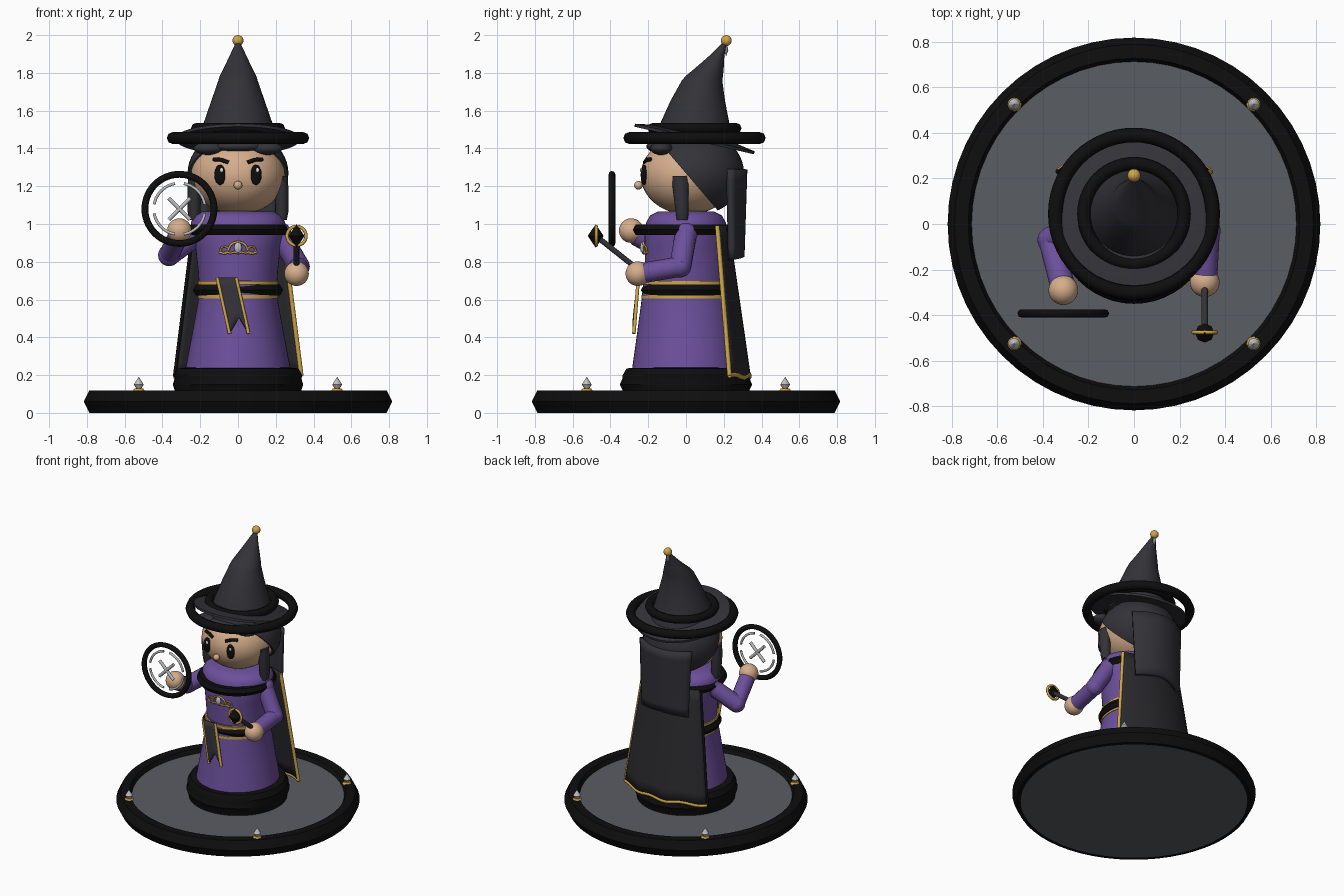
import bpy, bmesh, math
from math import sin, cos, pi, radians
from mathutils import Vector

if "Cube" in bpy.data.objects:
    bpy.data.objects.remove(bpy.data.objects["Cube"])


def mat(name, r, g, b):
    m = bpy.data.materials.new(name)
    lin = [((c / 255 + 0.055) / 1.055) ** 2.4 if c > 10 else c / 255 / 12.92 for c in (r, g, b)]
    m.diffuse_color = (*lin, 1)
    m.use_nodes = True
    m.node_tree.nodes["Principled BSDF"].inputs["Base Color"].default_value = m.diffuse_color
    return m


BLACK = mat("black", 14, 14, 15)
CHARCOAL = mat("charcoal", 50, 50, 56)
CAPE = mat("cape_grey", 42, 42, 46)
PURPLE = mat("purple", 108, 80, 156)
SKIN = mat("skin", 214, 174, 140)
GOLD = mat("gold", 208, 166, 72)
SILVER = mat("silver", 192, 192, 196)
GREY = mat("stone_grey", 90, 93, 100)
WHITE = mat("white", 240, 240, 240)


def finish(name, m, angle=40):
    o = bpy.context.object
    o.name = name
    o.data.materials.clear()
    o.data.materials.append(m)
    if o.type == 'MESH':
        bpy.ops.object.shade_smooth_by_angle(angle=radians(angle))
    return o


def from_bmesh(name, bm, m, angle=40):
    bmesh.ops.recalc_face_normals(bm, faces=bm.faces)
    me = bpy.data.meshes.new(name)
    bm.to_mesh(me)
    bm.free()
    o = bpy.data.objects.new(name, me)
    bpy.context.collection.objects.link(o)
    bpy.ops.object.select_all(action='DESELECT')
    o.select_set(True)
    bpy.context.view_layer.objects.active = o
    return finish(name, m, angle)


def loft(name, rings, m, seg=48, cx=0):
    """Closed stack of ellipses: (z, rx, ry, centre y)."""
    bm = bmesh.new()
    rows = [[bm.verts.new((cx + rx * cos(2 * pi * i / seg), cy + ry * sin(2 * pi * i / seg), z))
             for i in range(seg)] for z, rx, ry, cy in rings]
    for a, b in zip(rows, rows[1:]):
        for i in range(seg):
            j = (i + 1) % seg
            bm.faces.new((a[i], a[j], b[j], b[i]))
    bm.faces.new(rows[0])
    bm.faces.new(rows[-1])
    return from_bmesh(name, bm, m)


def ball(name, loc, size, m, seg=32):
    bpy.ops.mesh.primitive_uv_sphere_add(segments=seg, ring_count=seg // 2, radius=1, location=loc)
    bpy.context.object.scale = size
    return finish(name, m, 60)


def ring(name, loc, R, r, m, sides=6, zs=1, rot=(0, 0, 0)):
    bpy.ops.mesh.primitive_torus_add(major_radius=R, minor_radius=r, major_segments=56,
                                     minor_segments=sides, location=loc, rotation=rot)
    bpy.context.object.scale = (1, 1, zs)
    return finish(name, m, 50)


def tube(name, pts, r, m, res=3):
    cu = bpy.data.curves.new(name, 'CURVE')
    cu.dimensions = '3D'
    cu.bevel_depth, cu.bevel_resolution, cu.use_fill_caps = r, res, True
    s = cu.splines.new('POLY')
    s.points.add(len(pts) - 1)
    for p, q in zip(s.points, pts):
        p.co = (*q, 1)
    o = bpy.data.objects.new(name, cu)
    bpy.context.collection.objects.link(o)
    bpy.ops.object.select_all(action='DESELECT')
    o.select_set(True)
    bpy.context.view_layer.objects.active = o
    bpy.ops.object.convert(target='MESH')
    return finish(name, m)


def sheet(name, f, nu, nv, thick, m):
    """Solid panel from f(u, v), u in -1..1, v in 0..1."""
    bm = bmesh.new()
    g = [[bm.verts.new(f(2 * i / nu - 1, j / nv)) for i in range(nu + 1)] for j in range(nv + 1)]
    for j in range(nv):
        for i in range(nu):
            bm.faces.new((g[j][i], g[j][i + 1], g[j + 1][i + 1], g[j + 1][i]))
    o = from_bmesh(name, bm, m)
    s = o.modifiers.new("thickness", 'SOLIDIFY')
    s.thickness, s.offset = thick, 0
    return o


# Platform with bevelled rim and four studs
loft("platform", [(0, .76, .76, 0), (.09, .76, .76, 0)], GREY, 64)
ring("platform_rim", (0, 0, .06), .757, .06, BLACK, 6, 1.15)
for sx in (-1, 1):
    for sy in (-1, 1):
        x, y = sx * .525, sy * .525
        loft("stud_base", [(.10, .02, .02, y), (.115, .033, .033, y), (.13, .022, .022, y)], GOLD, 12, x)
        loft("stud_spike", [(.13, .014, .014, y), (.15, .026, .026, y), (.19, .001, .001, y)], SILVER, 8, x)

# Robe
loft("robe_hem", [(.09, .33, .33, 0), (.12, .335, .335, 0), (.15, .345, .35, 0), (.185, .335, .335, 0),
                  (.2, .34, .335, 0), (.235, .32, .315, 0), (.24, .27, .27, 0)], BLACK)
loft("skirt", [(.2, .285, .29, 0), (.4, .247, .262, 0), (.6, .21, .235, 0), (.7, .205, .225, 0)], PURPLE)
loft("torso", [(.66, .205, .215, 0), (.76, .212, .217, 0), (.87, .225, .218, 0), (.96, .25, .22, 0),
               (1.01, .25, .21, 0), (1.045, .23, .19, 0), (1.065, .19, .15, 0)], PURPLE)
ring("belt", (0, 0, .65), .205, .034, BLACK)
for z in (.615, .688):
    loft("belt_trim", [(z - .009, .214, .236, 0), (z + .009, .214, .236, 0)], GOLD)
ring("collar_ring", (0, -.015, .97), .235, .032, BLACK)

# Sash with notched tail and gold edges
def sash(u, v):
    z = .715 - .295 * v + .085 * v * (1 - abs(u))
    return (-.06 + .066 * v + .05 * u, -.252 - .024 * v, z)
sheet("sash", sash, 8, 6, .012, CHARCOAL)
for u in (-1, 1):
    tube("sash_trim", [sash(u, 0), sash(u, 1)], .0095, GOLD)

# Chest emblem
def chest(x, z):
    return (x, -.226 * math.sqrt(1 - (x / .24) ** 2), z)
tube("emblem_arch", [chest(.05 * cos(pi * i / 10), .86 + .045 * sin(pi * i / 10)) for i in range(11)], .006, GOLD)
tube("emblem_bar", [chest(.1 * i / 5, .845 + .006 * (i % 2)) for i in range(-5, 6)], .006, GOLD)
for s in (-1, 1):
    tube("emblem_scroll", [chest(s * (.072 + .02 * cos(a * pi / 5)), .862 + .02 * sin(a * pi / 5))
                           for a in range(11)], .005, GOLD)
ball("emblem_gem", (0, -.23, .875), (.022, .014, .03), SILVER, 8)

# Cape with gold edge and hem
def cape(u, v):
    w = .235 + .1 * v
    y = .165 + .065 * v + (.055 + .05 * v) * (1 - u * u)
    return (w * u, y, .99 - .795 * v + .008 * v * sin(9 * u))
sheet("cape", cape, 20, 10, .016, CAPE)
tube("cape_edge_trim", [cape(1, j / 8) for j in range(9)], .012, GOLD)
tube("cape_hem_trim", [cape(i / 10, 1) for i in range(-10, 11)], .013, GOLD)
tube("cape_dark_edge", [cape(-1, j / 8) for j in range(9)], .01, BLACK)

# Arms and hands
arms = {"left": ((-.21, 0, .95), (-.365, -.07, .835), (-.315, -.265, .94), (-.31, -.29, .965)),
        "right": ((.22, 0, .95), (.322, -.03, .775), (.312, -.22, .742), (.31, -.255, .737))}
for side, (a, b, c, hand) in arms.items():
    tube(side + "_upper_sleeve", [a, b], .058, PURPLE, 6)
    tube(side + "_lower_sleeve", [b, c], .054, PURPLE, 6)
    ball(side + "_shoulder", a, (.062,) * 3, PURPLE)
    ball(side + "_elbow", b, (.058,) * 3, PURPLE)
    ball(side + "_hand", hand, (.065,) * 3, SKIN)

# Magic ring with arcs and cross
C = Vector((-.31, -.392, 1.08))
ring("hoop", C, .183, .018, BLACK, 8, 1, (pi / 2, 0, 0))
for k in range(4):
    angles = [radians(90 * k + 10 + 7 * i) for i in range(11)]
    tube("hoop_arc", [C + Vector((.136 * cos(a), 0, .136 * sin(a))) for a in angles], .008, SILVER)
for s in (-1, 1):
    tube("hoop_cross", [C + Vector((-.057, 0, -.057 * s)), C + Vector((.057, 0, .057 * s))], .011, SILVER)

# Wand
tube("wand_shaft", [(.31, -.235, .745), (.31, -.475, .935)], .015, CHARCOAL)
ring("wand_ring", (.31, -.475, .937), .05, .009, GOLD, 8, 1, (pi / 2, 0, 0))
loft("wand_crystal", [(.875, .001, .001, -.478), (.937, .042, .042, -.478), (.998, .001, .001, -.478)], BLACK, 8, .31)

# Head and face
loft("neck", [(1.03, .1, .1, .01), (1.1, .1, .1, .01)], SKIN)
ball("head", (0, .01, 1.258), (.25, .25, .208), SKIN, 40)
ball("nose", (0, -.252, 1.205), (.023, .023, .023), SKIN, 16)
for s in (-1, 1):
    ball("eye", (s * .095, -.222, 1.26), (.03, .018, .054), BLACK, 20)
    ball("eye_glint", (s * .095 + .008, -.237, 1.285), (.009, .006, .012), WHITE, 12)
    tube("eyebrow", [(s * .05, -.218, 1.325), (s * .09, -.207, 1.34), (s * .13, -.19, 1.343)], .011, BLACK)

# Hair: cap cut along the hairline, side locks, long back
bm = bmesh.new()
bmesh.ops.create_uvsphere(bm, u_segments=40, v_segments=24, radius=1)
for v in bm.verts:
    v.co = Vector((v.co.x * .267, v.co.y * .262 + .045, v.co.z * .225 + 1.27))
bmesh.ops.bisect_plane(bm, geom=bm.verts[:] + bm.edges[:] + bm.faces[:], plane_co=(0, -.1, 1.385),
                       plane_no=(0, .76, .65), clear_inner=True)
bmesh.ops.holes_fill(bm, edges=[e for e in bm.edges if e.is_boundary])
from_bmesh("hair_cap", bm, CHARCOAL)
for s in (-1, 1):
    loft("side_lock", [(1.02, .026, .03, -.02), (1.06, .034, .036, -.02), (1.18, .036, .044, -.028),
                       (1.255, .03, .044, -.03)], CHARCOAL, 10, s * .232)
    ball("fringe", (s * .15, -.13, 1.4), (.085, .06, .035), CHARCOAL, 20)
ball("fringe_middle", (0, -.15, 1.41), (.12, .06, .03), CHARCOAL, 20)
sheet("back_hair", lambda u, v: ((.205 - .02 * v) * u, .225 + .01 * v + (.085 - .025 * v) * (1 - u * u),
                                 1.29 - .46 * v - .02 * v * abs(u)), 14, 8, .03, CHARCOAL)

# Hat: level rim ring, tilted brim, band and bent cone
ring("hat_rim", (0, .045, 1.455), .345, .032, BLACK, 8)
loft("hat_brim", [(-.008, .325, .325, 0), (.008, .325, .325, 0), (.03, .2, .2, 0)], CHARCOAL, 48)
brim = bpy.context.object
brim.location, brim.rotation_euler = (0, .045, 1.45), (radians(-13), 0, 0)
ring("hat_band", (0, .045, 1.507), .22, .029, BLACK, 8)
loft("hat_cone", [(1.43, .215, .215, .045), (1.52, .187, .187, .045), (1.65, .142, .145, .062),
                  (1.76, .104, .107, .085), (1.785, .096, .098, .098), (1.83, .073, .073, .127),
                  (1.89, .045, .04, .163), (1.955, .014, .014, .203)], CHARCOAL)
loft("hat_drop", [(1.89, .001, .001, .212), (1.92, .012, .012, .212), (1.95, .006, .006, .212)], SILVER, 8)
ball("hat_bauble", (0, .213, 1.971), (.029,) * 3, GOLD, 20)
